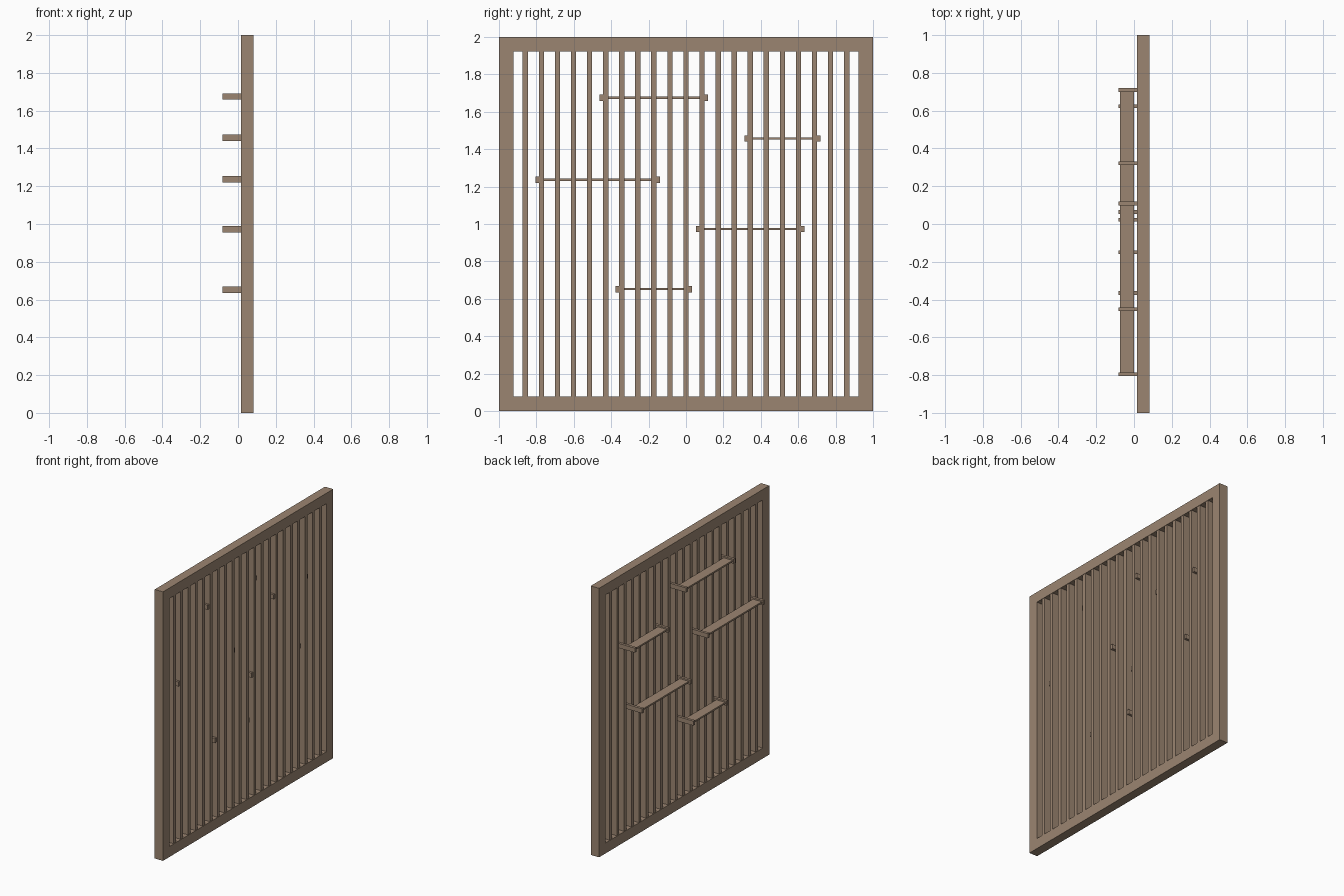
import bpy
import bmesh
from mathutils import Matrix, Vector

if "Cube" in bpy.data.objects:
    bpy.data.objects.remove(bpy.data.objects["Cube"])

wood = bpy.data.materials.new("brown wood")
wood.diffuse_color = (0.33, 0.235, 0.165, 1)
wood.use_nodes = True
wood.node_tree.nodes["Principled BSDF"].inputs["Base Color"].default_value = wood.diffuse_color


def boxes(name, extents):
    """One object made of boxes given as (x0, x1, y0, y1, z0, z1)."""
    bm = bmesh.new()
    for x0, x1, y0, y1, z0, z1 in extents:
        centre = Vector((x0 + x1, y0 + y1, z0 + z1)) / 2
        size = Matrix.Diagonal((x1 - x0, y1 - y0, z1 - z0, 1))
        bmesh.ops.create_cube(bm, size=1, matrix=Matrix.Translation(centre) @ size)
    mesh = bpy.data.meshes.new(name)
    bm.to_mesh(mesh)
    bm.free()
    mesh.materials.append(wood)
    obj = bpy.data.objects.new(name, mesh)
    bpy.context.collection.objects.link(obj)
    return obj


BACK, FRONT = 0.015, 0.083
BORDER = 0.078

# square outer frame: a slab extruded as a picture-frame ring
bm = bmesh.new()
rings = []
for x in (BACK, FRONT):
    for half in (1, 1 - BORDER):
        rings.append([bm.verts.new((x, half * a, 1 + half * b))
                      for a, b in ((-1, -1), (1, -1), (1, 1), (-1, 1))])
back_out, back_in, front_out, front_in = rings
for a, b in ((back_out, back_in), (back_in, front_in),
             (front_in, front_out), (front_out, back_out)):
    for i in range(4):
        j = (i + 1) % 4
        bm.faces.new((a[i], a[j], b[j], b[i]))
bmesh.ops.recalc_face_normals(bm, faces=bm.faces)
mesh = bpy.data.meshes.new("outer_frame")
bm.to_mesh(mesh)
bm.free()
mesh.materials.append(wood)
bpy.context.collection.objects.link(bpy.data.objects.new("outer_frame", mesh))

# evenly spaced vertical slats
PITCH, SLAT = 0.0859, 0.028
for i in range(-10, 11):
    y = i * PITCH
    boxes(f"slat_{i + 11:02d}", [(BACK + 0.003, FRONT - 0.003, y - SLAT / 2, y + SLAT / 2,
                                  BORDER - 0.01, 2.01 - BORDER)])

# shelves: height, first slat and last slat that the brackets clip outside of
SHELVES = [(1.675, -5, 1), (1.457, 4, 8), (1.236, -9, -2), (0.973, 1, 7), (0.652, -4, 0)]
W = 0.02
for n, (z, first, last) in enumerate(SHELVES, 1):
    left = first * PITCH - SLAT / 2 + 0.002
    right = last * PITCH + SLAT / 2 - 0.002
    boxes(f"shelf_{n}", [(-0.074, 0.0, left - W / 2, right + W / 2, z - 0.006, z + 0.006)])
    boxes(f"shelf_{n}_brackets", [(-0.083, 0.073, left - W, left, z - 0.017, z + 0.017),
                                  (-0.083, 0.073, right, right + W, z - 0.017, z + 0.017)])
